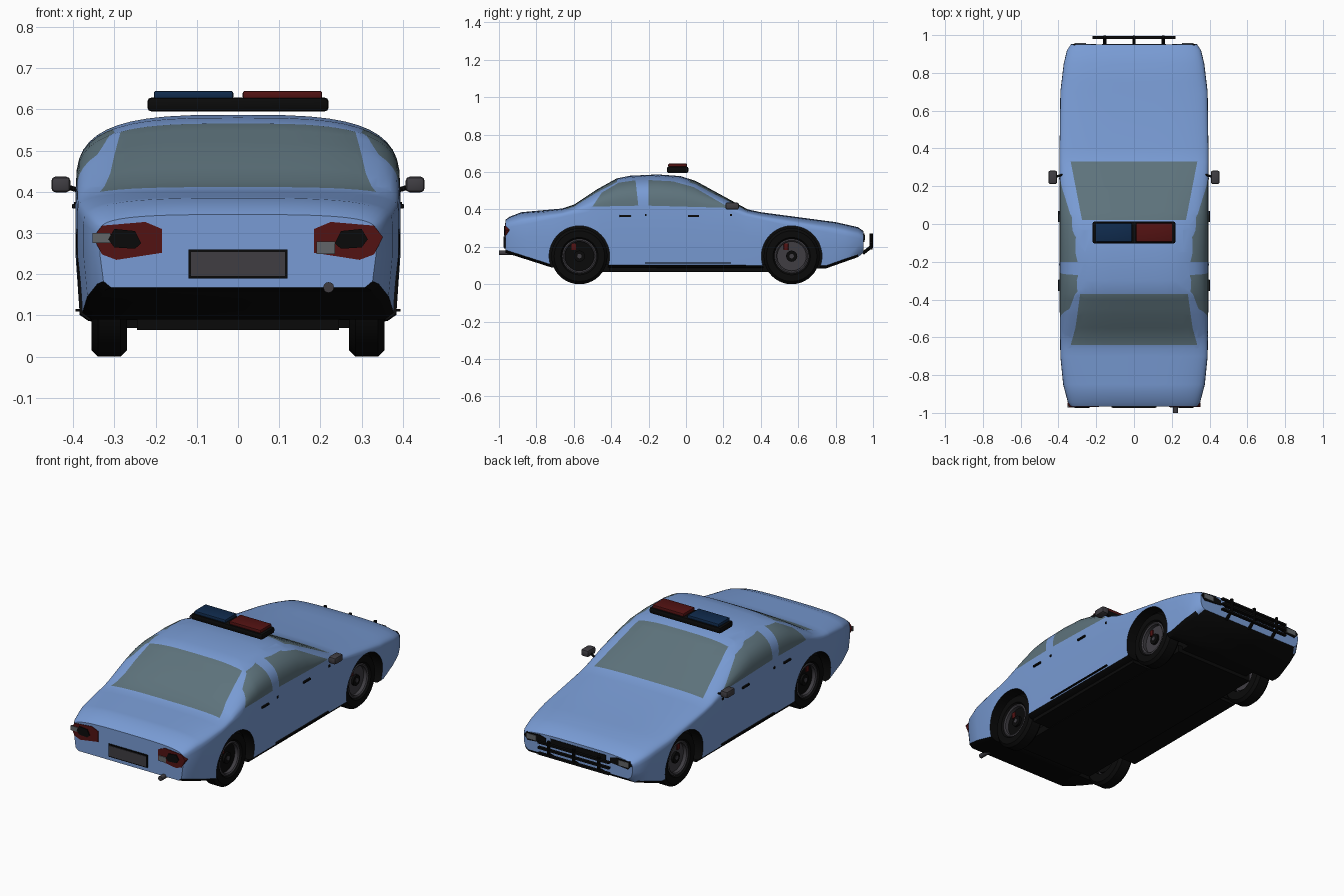
import bpy, bmesh, math
from mathutils import Vector

if "Cube" in bpy.data.objects:
    bpy.data.objects.remove(bpy.data.objects["Cube"])


def material(name, *rgb):
    m = bpy.data.materials.new(name)
    m.use_nodes = True
    m.diffuse_color = (*rgb, 1)
    m.node_tree.nodes["Principled BSDF"].inputs["Base Color"].default_value = (*rgb, 1)
    return m


PAINT = material("light blue paint", .19, .33, .66)
GLASS = material("tinted glass", .11, .17, .2)
BLACK = material("black trim", .003, .003, .003)
GREY = material("dark grey metal", .05, .047, .055)
RED = material("dark red lamp", .085, .006, .006)
BLUE = material("dark blue lamp", .005, .024, .075)
SILVER = material("grey lens", .12, .13, .14)


def finish(name, bm, *mats, angle=35):
    bmesh.ops.recalc_face_normals(bm, faces=bm.faces)
    mesh = bpy.data.meshes.new(name)
    bm.to_mesh(mesh)
    bm.free()
    ob = bpy.data.objects.new(name, mesh)
    bpy.context.collection.objects.link(ob)
    for m in mats:
        mesh.materials.append(m)
    smooth(ob, angle)
    return ob


def smooth(ob, angle):
    bpy.ops.object.select_all(action='DESELECT')
    ob.select_set(True)
    bpy.context.view_layer.objects.active = ob
    bpy.ops.object.shade_smooth_by_angle(angle=math.radians(angle))


def box(name, centre, size, mat, bevel=0):
    bm = bmesh.new()
    bmesh.ops.create_cube(bm, size=1)
    for v in bm.verts:
        v.co = Vector(centre) + Vector(a * b for a, b in zip(v.co, size))
    if bevel:
        bmesh.ops.bevel(bm, geom=bm.edges[:], offset=bevel, segments=2, profile=.5, affect='EDGES')
    return finish(name, bm, mat)


def rod(name, start, end, radius, mat, sides=10):
    start, end = Vector(start), Vector(end)
    bm = bmesh.new()
    bmesh.ops.create_cone(bm, cap_ends=True, segments=sides, radius1=radius, radius2=radius,
                          depth=(end - start).length)
    turn = Vector((0, 0, 1)).rotation_difference(end - start)
    for v in bm.verts:
        v.co = turn @ v.co + (start + end) / 2
    return finish(name, bm, mat)


def lathe(name, profile, centre, side, mat, sides=40):
    """Spin (x, radius) points about an axle along x; the profile is closed."""
    bm = bmesh.new()
    rings = []
    for i in range(sides):
        a = math.tau * i / sides
        rings.append([bm.verts.new((side * x, centre[0] + r * math.cos(a), centre[1] + r * math.sin(a)))
                      for x, r in profile])
    n = len(profile)
    for i in range(sides):
        p, q = rings[i], rings[(i + 1) % sides]
        for j in range(n):
            bm.faces.new((p[j], q[j], q[(j + 1) % n], p[(j + 1) % n]))
    return finish(name, bm, mat)


def prism(name, outline, y0, y1, mat, side=1):
    """Extrude an (x, z) outline along y."""
    bm = bmesh.new()
    face = bm.faces.new([bm.verts.new((side * x, y0, z)) for x, z in outline])
    ext = bmesh.ops.extrude_face_region(bm, geom=[face])
    for v in ext["geom"]:
        if isinstance(v, bmesh.types.BMVert):
            v.co.y = y1
    return finish(name, bm, mat)


# Body curves along the length: (y, value)
TOP = [(-.965, .345), (-.945, .36), (-.88, .385), (-.66, .405), (-.6, .425), (-.48, .505), (-.37, .566),
       (-.3, .58), (-.15, .587), (-.03, .578), (.05, .553), (.33, .4), (.4, .385), (.8, .332), (.92, .305), (.95, .283)]
BELT = [(-.965, .3), (-.66, .36), (-.45, .4), (.2, .39), (.4, .345), (.95, .24)]
WIDTH = [(-.965, .335), (-.945, .35), (-.85, .375), (-.7, .39), (-.4, .394), (.4, .394), (.7, .39),
         (.85, .372), (.92, .355), (.95, .335)]
FLOOR = [(-.965, .168), (-.72, .09), (.75, .085), (.92, .145), (.95, .17)]
AXLES, AXLE_Z = (-.57, .565), .15


def sample(curve, y):
    for (a, u), (b, v) in zip(curve, curve[1:]):
        if y <= b:
            return u + (v - u) * (y - a) / (b - a)
    return curve[-1][1]


def section(y):
    top, belt, w, low = (sample(c, y) for c in (TOP, BELT, WIDTH, FLOOR))
    half = [(.92 * w, low), (.975 * w, low + .015), (w, low + (belt - low) * .6)]
    steps, power = 12, 2 / 3.3
    for i in range(steps):
        a = math.pi / 2 * i / steps
        half.append((w * math.cos(a) ** power, belt + (top - belt) * math.sin(a) ** power))
    return half + [(0, top)] + [(-x, z) for x, z in reversed(half)]


bm = bmesh.new()
stations = sorted({y for c in (TOP, BELT, WIDTH, FLOOR) for y, v in c})
rings = [[bm.verts.new((x, y, z)) for x, z in section(y)] for y in stations]
for p, q in zip(rings, rings[1:]):
    for j in range(len(p)):
        k = (j + 1) % len(p)
        bm.faces.new((p[j], p[k], q[k], q[j]))
bm.faces.new(rings[0])
bm.faces.new(rings[-1])
body = finish("body", bm, PAINT, GLASS, BLACK)

# Wheel wells
ARCH = .162
cutters = []
for y in AXLES:
    for s in (-1, 1):
        cut = rod("arch_cutter", (s * .22, y, AXLE_Z), (s * .5, y, AXLE_Z), ARCH, BLACK, 48)
        cut.hide_render = True
        mod = body.modifiers.new("arch", 'BOOLEAN')
        mod.operation, mod.solver, mod.object = 'DIFFERENCE', 'EXACT', cut
        cutters.append(cut)
bpy.context.view_layer.update()
carved = bpy.data.meshes.new_from_object(body.evaluated_get(bpy.context.evaluated_depsgraph_get()))
body.modifiers.clear()
body.data = carved
for cut in cutters:
    bpy.data.objects.remove(cut)
carved.materials.clear()
for m in (PAINT, GLASS, BLACK):
    carved.materials.append(m)

# Windows: slice the shell along each convex outline, then tint what lies inside
bm = bmesh.new()
bm.from_mesh(carved)
for f in bm.faces:
    c = f.calc_center_median()
    well = any(math.hypot(c.y - y, c.z - AXLE_Z) < ARCH + .0005 for y in AXLES) and abs(f.normal.x) < .5
    inner = abs(c.x) < .23 and abs(f.normal.x) > .9
    f.material_index = 2 if well or inner or f.normal.z < -.6 else 0


def window(outline, u, v):
    low_u, high_u = min(p[0] for p in outline), max(p[0] for p in outline)
    low_v, high_v = min(p[1] for p in outline), max(p[1] for p in outline)

    def near(f):
        us, vs = [w.co[u] for w in f.verts], [w.co[v] for w in f.verts]
        return (f.calc_center_median().z > .36 and max(us) > low_u and min(us) < high_u
                and max(vs) > low_v and min(vs) < high_v)

    mid = [sum(p[i] for p in outline) / len(outline) for i in (0, 1)]
    planes = []
    for a, b in zip(outline, outline[1:] + outline[:1]):
        n, o = Vector((0, 0, 0)), Vector((0, 0, 0))
        n[u], n[v] = b[1] - a[1], a[0] - b[0]
        o[u], o[v] = a
        if n[u] * (mid[0] - a[0]) + n[v] * (mid[1] - a[1]) > 0:
            n = -n
        planes.append((o, n))
        faces = [f for f in bm.faces if near(f)]
        geom = faces + list({e for f in faces for e in f.edges}) + list({w for f in faces for w in f.verts})
        bmesh.ops.bisect_plane(bm, geom=geom, dist=1e-5, plane_co=o, plane_no=n)
    for f in bm.faces:
        c = f.calc_center_median()
        if c.z > .36 and all((c - o).dot(n) < 0 for o, n in planes):
            f.material_index = 1


window([(-.5, .415), (-.45, .49), (-.36, .543), (-.27, .556), (-.255, .42)], 1, 2)
window([(-.2, .42), (-.2, .557), (-.07, .55), (.04, .52), (.235, .408)], 1, 2)
for y0, w0, y1, w1 in ((-.64, .335, -.55, .31), (-.55, .31, -.37, .285), (.02, .275, .33, .335)):
    window([(-w0, y0), (w0, y0), (w1, y1), (-w1, y1)], 0, 1)
bm.to_mesh(carved)
bm.free()
smooth(body, 35)

box("underbody", (0, 0, .085), (.49, 1.32, .04), BLACK)
box("sill_shadow", (0, 0, .08), (.7, .82, .022), BLACK)

# Wheels
TYRE = [(.27, .09), (.27, .135), (.285, .15), (.34, .15), (.355, .135), (.355, .1), (.345, .092)]
RIM = [(.3, .092), (.347, .092), (.35, .085), (.345, .078), (.3, .078)]
for end, y in zip(("rear", "front"), AXLES):
    for side, hand in ((1, "left"), (-1, "right")):
        c, tag = (y, AXLE_Z), f"_{end}_{hand}"
        lathe("tyre" + tag, TYRE, c, side, BLACK)
        lathe("rim" + tag, RIM, c, side, GREY)
        disc = GREY if end == "front" else BLACK
        rod("wheel_disc" + tag, (side * .28, *c), (side * .325, *c), .08, disc, 32)
        rod("hub" + tag, (side * .32, *c), (side * .337, *c), .03, BLACK, 16)
        rod("hub_cap" + tag, (side * .33, *c), (side * .34, *c), .012, GREY, 12)
        box("brake_caliper" + tag, (side * .325, y - .03, AXLE_Z + .05), (.012, .025, .035), RED, .003)

# Roof light bar
box("lightbar_base", (0, -.045, .612), (.44, .115, .034), BLACK, .01)
for x, mat, name in ((-.108, BLUE, "blue_lamp"), (.108, RED, "red_lamp")):
    box(name, (x, -.045, .635), (.193, .1, .02), mat, .005)

# Side fittings
for s, hand in ((1, "left_"), (-1, "right_")):
    box(hand + "mirror", (s * .43, .247, .418), (.046, .072, .038), GREY, .01)
    rod(hand + "mirror_arm", (s * .38, .26, .402), (s * .415, .25, .412), .006, BLACK)
    for y in (-.325, .04):
        box(hand + "door_handle", (s * .396, y, .365), (.014, .06, .011), BLACK, .003)
    for y in (-.215, .24):
        box(hand + "door_lock", (s * .394, y, .37), (.008, .01, .012), BLACK)
    box(hand + "sill_line", (s * .388, .01, .113), (.012, .46, .006), BLACK)

# Tail lamps, number plate and exhaust
LAMP = [(.185, .252), (.185, .31), (.225, .327), (.33, .318), (.352, .29), (.33, .248), (.295, .235)]
CORE = [(.235, .275), (.25, .305), (.3, .31), (.315, .285), (.3, .265), (.25, .262)]
for s, hand in ((1, "left_"), (-1, "right_")):
    prism(hand + "tail_lamp", LAMP, -.945, -.968, RED, s)
    prism(hand + "tail_lamp_core", CORE, -.96, -.973, BLACK, s)
box("left_reverse_lens", (.213, -.967, .264), (.044, .01, .03), SILVER)
box("right_reverse_lens", (-.331, -.967, .288), (.044, .01, .024), SILVER)
box("plate_frame", (0, -.966, .225), (.24, .012, .07), BLACK)
box("number_plate", (0, -.971, .225), (.228, .008, .058), GREY)
rod("exhaust", (.22, -.88, .168), (.22, -1, .168), .013, GREY, 12)

# Headlamps and front guard
HEAD = [(.2, .235), (.2, .262), (.235, .272), (.318, .268), (.333, .25), (.31, .225)]
for s, hand in ((1, "left_"), (-1, "right_")):
    prism(hand + "headlamp", HEAD, .93, .954, BLACK, s)
    box(hand + "headlamp_lens", (s * .285, .953, .25), (.06, .008, .028), SILVER)
box("grille", (0, .948, .25), (.34, .01, .035), BLACK)
for z in (.19, .222, .252):
    box("guard_bar", (0, .988, z), (.44, .016, .011), BLACK)
for x in (-.155, 0, .155):
    rod("guard_post", (x, .99, .195), (x, .99, .272), .009, BLACK)
    rod("guard_foot", (x, .945, .165), (x, .99, .2), .009, BLACK)
